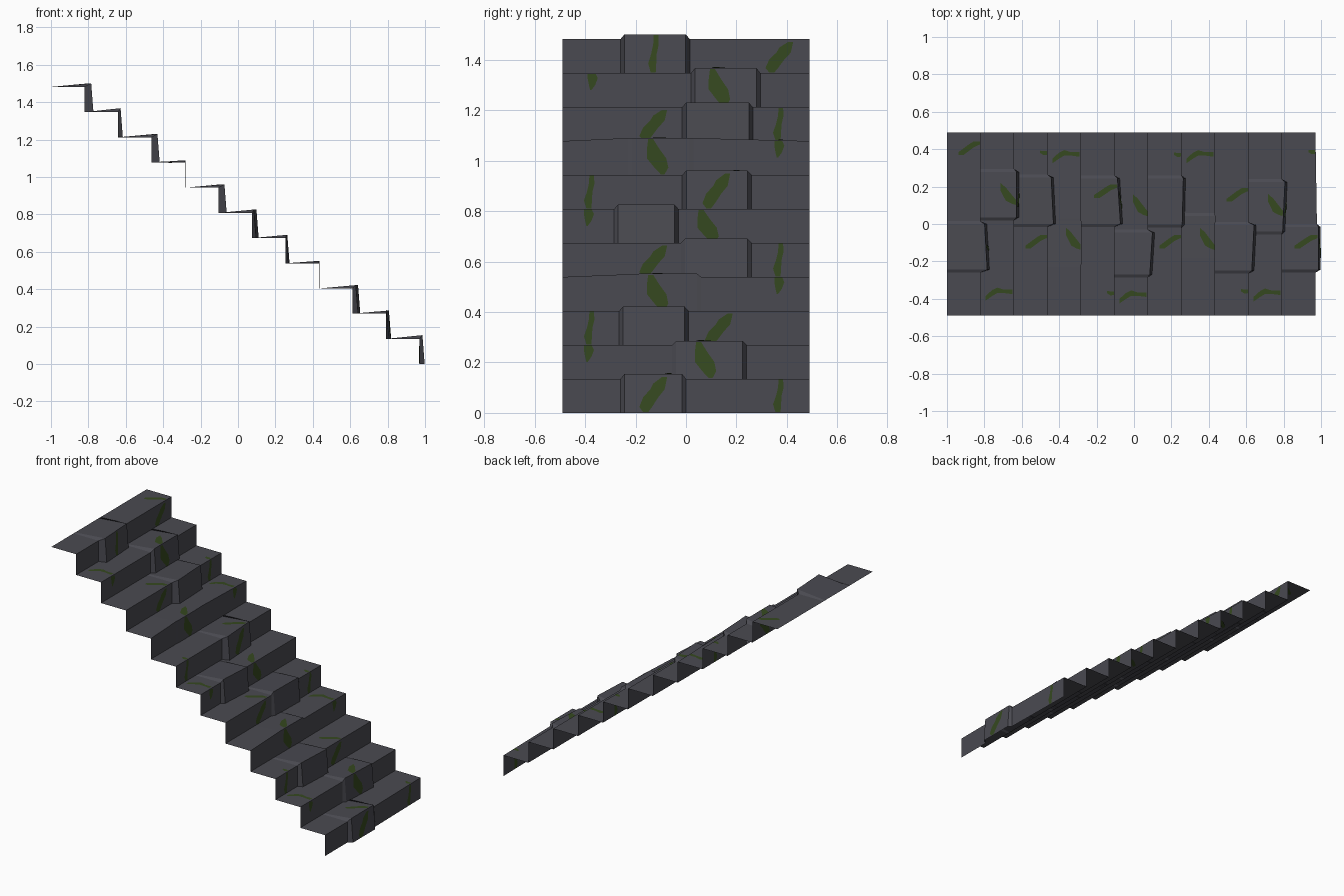
import bpy

N, W = 11, 0.49            # steps, half width
DX, DZ, X0 = 1.97 / 11, 1.482 / 11, 0.97
LEAN, CH = 0.012, 0.016    # stone batter and corner chamfer


def material(name, rgb):
    m = bpy.data.materials.new(name)
    m.diffuse_color = (*rgb, 1)
    return m


stone = material("dark_stone", (0.068, 0.068, 0.082))
moss = material("moss_green", (0.036, 0.066, 0.014))

# One raised stone per step: y0, y1, lift, overhang at y0, overhang at y1
STONES = [
    (-0.26, 0.00, 0.020, 0.016, 0.016),
    (-0.055, 0.24, 0.016, 0.004, 0.016),
    (-0.265, 0.01, 0.018, 0.018, 0.030),
    (-0.20, 0.06, 0.013, 0.000, 0.002),
    (-0.02, 0.26, 0.017, 0.004, 0.010),
    (-0.285, -0.03, 0.018, 0.010, 0.024),
    (-0.015, 0.26, 0.018, 0.032, 0.016),
    (-0.23, 0.03, 0.012, 0.002, 0.002),
    (-0.015, 0.265, 0.018, 0.032, 0.020),
    (0.02, 0.295, 0.021, 0.014, 0.014),
    (-0.26, 0.015, 0.019, 0.036, 0.022),
]


def profile(i):
    # Rows across the step: y, overhang, lift, batter
    y0, y1, h, d0, d1 = STONES[i]
    lean = LEAN if d1 > 0.005 else 0
    side = 0.012 if i in (3, 7) else 0    # gently sloped neighbours
    return [(-W, 0, 0, 0), (y0, 0, side, 0), (y0 + CH, d0, h, lean),
            (y1 - CH, d1, h, lean), (y1, 0.008 if i == 0 else 0, side if i == 7 else 0, 0),
            (W, 0, 0, 0)]


def surface(i, y, u):
    # u 0..1 climbs the riser, 1..2 crosses the tread to the back
    rows = profile(i)
    for a, b in zip(rows, rows[1:]):
        if y <= b[0] + 1e-9:
            break
    t = (y - a[0]) / (b[0] - a[0])
    d, h, lean = (a[k] + (b[k] - a[k]) * t for k in (1, 2, 3))
    x, z = X0 - i * DX, i * DZ
    if u <= 1:
        return (x + d + lean * (1 - u), y, z + (DZ + h) * u)
    v = u - 1
    return (x + d - (DX + d) * v, y, z + DZ + h * (1 - v))


def make(name, verts, faces, mat):
    me = bpy.data.meshes.new(name)
    me.from_pydata(verts, [], faces)
    me.materials.append(mat)
    ob = bpy.data.objects.new(name, me)
    bpy.context.collection.objects.link(ob)


# Stepped stone sheet, one object per step
for i in range(N):
    ys = [r[0] for r in profile(i)]
    verts = [surface(i, y, u) for y in ys for u in (0, 1, 2)]
    faces = []
    for k in range(len(ys) - 1):
        for u in (0, 1):
            a = 3 * k + u
            faces.append((a, a + 3, a + 4, a + 1))
    make(f"stone_step_{i + 1}", verts, faces, stone)

# Moss outlines as rows: u, left y, right y
DIAG = [(.02, -.04, -.02), (.15, -.055, -.005), (.4, -.04, .02),
        (.6, -.012, .045), (.75, 0, .05), (.92, .035, .055)]
BLOB = [(.02, .02, .035), (.2, -.005, .05), (.45, -.035, .042),
        (.7, -.035, .015), (.97, -.03, -.01)]
STREAK = [(.02, -.01, .01), (.25, -.02, .012), (.5, -.008, .014),
          (.75, 0, .022), (.98, .002, .02)]
LEAF = [(.5, -.01, -.005), (.65, -.015, .01), (.85, -.02, .02), (.98, -.02, .012)]
T_DIAG = [(1.02, .025, .042), (1.2, .01, .042), (1.35, -.01, .025),
          (1.5, -.03, .005), (1.65, -.03, -.015)]
T_BLOB = [(1.02, -.058, -.03), (1.15, -.05, .0), (1.3, -.035, .035), (1.45, .02, .06)]
T_ARC = [(1.05, -.01, .015), (1.3, -.004, .014), (1.5, -.004, .025),
         (1.65, -.02, .012), (1.85, -.045, -.02)]
T_BIT = [(1.02, -.01, .01), (1.12, -.012, .01), (1.22, .0, .012)]

PATCHES = [
    (DIAG, [(0, -.13), (2, .13), (4, -.13), (6, .12), (8, -.13), (10, .37)]),
    (BLOB, [(1, .07), (3, -.12), (5, .08), (7, -.12), (9, .125)]),
    (STREAK, [(0, .365), (2, -.385), (4, .365), (6, -.385), (8, .365), (10, -.13)]),
    (LEAF, [(1, -.385), (3, .37), (5, -.385), (7, .37), (9, -.37)]),
    (T_DIAG, [(0, -.1), (2, .15), (4, -.1), (6, .17), (8, -.1), (10, .4)]),
    (T_BLOB, [(1, .1), (3, -.08), (5, .1), (7, -.08), (9, .16)]),
    (T_ARC, [(1, -.37), (3, .37), (5, -.38), (7, .37), (9, -.365)]),
    (T_BIT, [(0, .385), (2, -.36), (4, .37), (6, -.37), (8, .38)]),
]

# Thin moss plates laid on both sides of the sheet
verts, faces = [], []
for rows, places in PATCHES:
    for i, yc in places:
        for off in (0.003, -0.003):
            base = len(verts)
            for u, l, r in rows:
                for f in (0, 0.5, 1):
                    x, y, z = surface(i, yc + l + (r - l) * f, u)
                    verts.append((x + off, y, z) if u <= 1 else (x, y, z + off))
            for k in range(len(rows) - 1):
                for c in (0, 1):
                    a = base + 3 * k + c
                    q = (a, a + 1, a + 4, a + 3)
                    faces.append(q if off > 0 else q[::-1])
make("moss_patches", verts, faces, moss)
